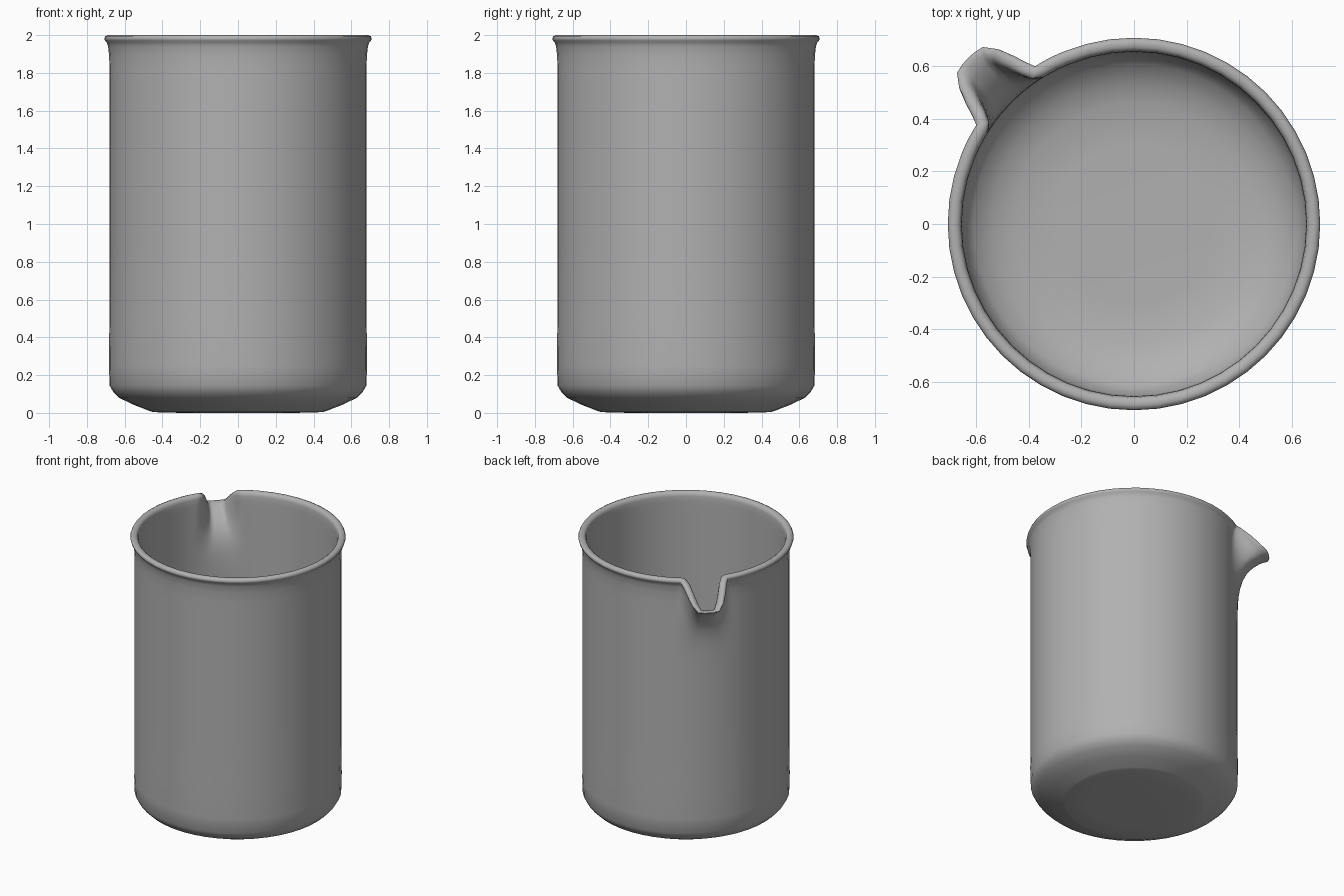
import bpy, bmesh, math
from mathutils import Vector

if "Cube" in bpy.data.objects:
    bpy.data.objects.remove(bpy.data.objects["Cube"])

SPOUT = 135.0          # spout direction in degrees
R = 0.68               # wall centre radius


def smooth(u):
    u = max(0.0, min(1.0, u))
    return u * u * (3 - 2 * u)


def wall(deg, z):
    """Point on the wall centre line, pulled out and down around the spout."""
    t = max(0.0, min(1.0, (z - 1.3) / 0.7))
    d = abs((deg - SPOUT + 180) % 360 - 180)
    f = smooth((12.2 - d / (1 + 0.9 * (1 - t))) / 9.2)
    a = math.radians(deg)
    r = R + 0.195 * f * t ** 4
    return Vector((r * math.cos(a), r * math.sin(a), z - 0.16 * f ** 1.4 * t ** 2))


def point(deg, offset, z):
    """Offset the wall sideways so its thickness stays even in the spout."""
    p = wall(deg, z)
    tan = wall(deg + 0.3, z) - wall(deg - 0.3, z)
    n = Vector((tan.y, -tan.x, 0)).normalized()
    return p + n * offset


# Profile as (radius, height): underside, outer wall, beaded rim, inner wall, floor
profile = [(0.3, 0), (0.45, 0.004), (0.465, 0.009), (0.55, 0.042), (0.63, 0.08), (0.66, 0.11),
           (0.68, 0.145), (0.683, 0.25), (0.681, 0.5), (0.681, 0.9), (0.681, 1.3)]
profile += [(0.681, 1.3 + 0.075 * i) for i in range(1, 8)]
profile += [(0.682, 1.89), (0.688, 1.94), (0.695, 1.962), (0.705, 1.972), (0.708, 1.982),
            (0.703, 1.994), (0.69, 2.0), (0.672, 1.998), (0.66, 1.988), (0.656, 1.97), (0.655, 1.93)]
profile += [(0.655, 1.87 - 0.08 * i) for i in range(8)]
profile += [(0.655, 0.9), (0.655, 0.3), (0.65, 0.17), (0.61, 0.11), (0.54, 0.07), (0.46, 0.04), (0.3, 0.035)]

# Coarse steps round the body, fine steps through the spout
angles = [SPOUT + 22.5 + 7.5 * i for i in range(42)]
angles += [SPOUT - 22.5 + 45 * i / 24 for i in range(24)]
count = len(angles)

bm = bmesh.new()
rings = [[bm.verts.new(point(a, r - R, z)) for a in angles] for r, z in profile]
for low, high in zip(rings, rings[1:]):
    for i in range(count):
        j = (i + 1) % count
        bm.faces.new((low[i], low[j], high[j], high[i]))
bm.faces.new(rings[0][::-1])
bm.faces.new(rings[-1])
bmesh.ops.recalc_face_normals(bm, faces=bm.faces)
for face in bm.faces:
    face.smooth = True

mesh = bpy.data.meshes.new("beaker")
bm.to_mesh(mesh)
bm.free()
beaker = bpy.data.objects.new("beaker", mesh)
bpy.context.collection.objects.link(beaker)

# Dark grey surface
grey = bpy.data.materials.new("dark_grey")
grey.diffuse_color = (0.44, 0.44, 0.44, 1)
grey.use_nodes = True
grey.node_tree.nodes["Principled BSDF"].inputs["Base Color"].default_value = grey.diffuse_color
mesh.materials.append(grey)
